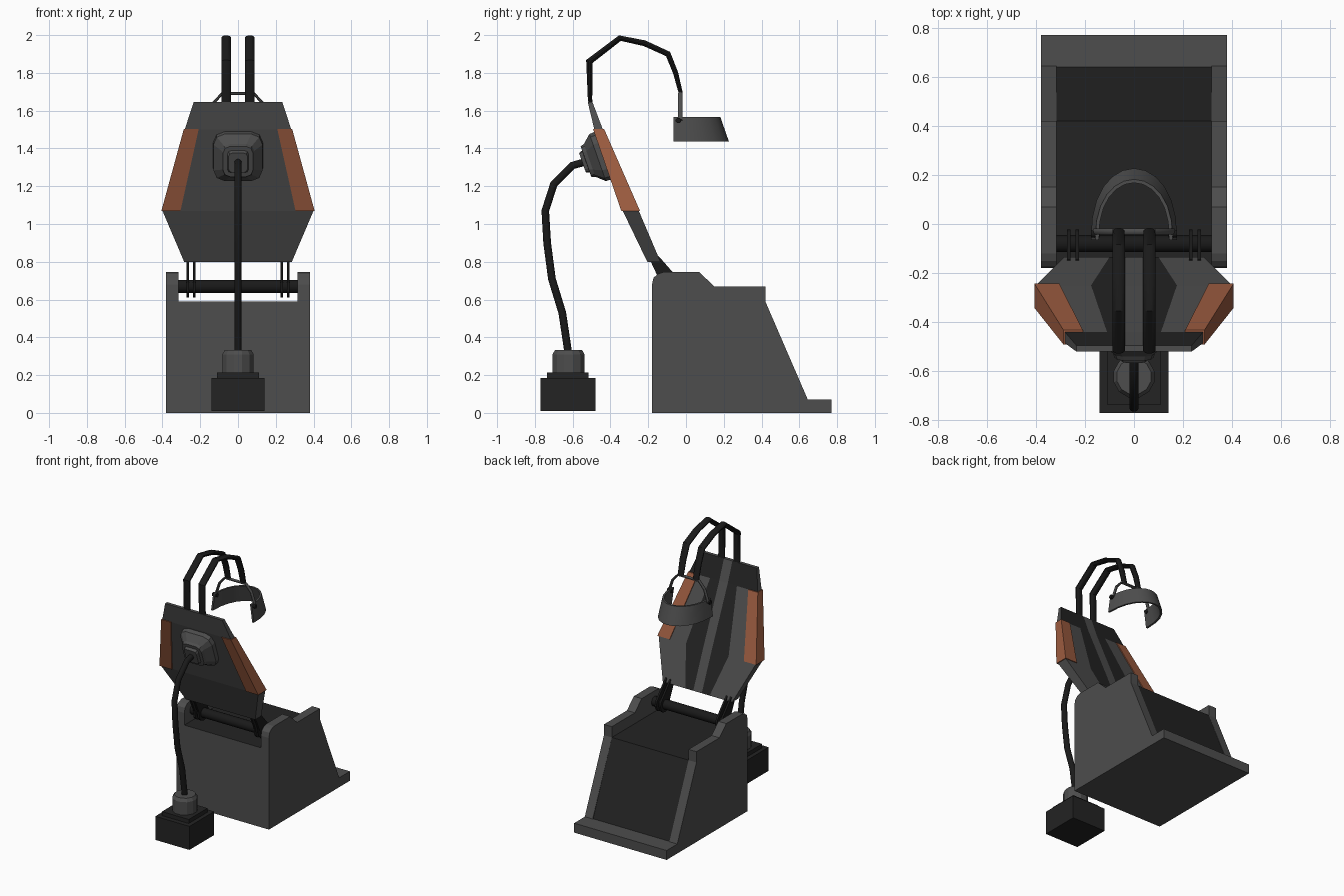
import bpy, bmesh, math
from mathutils import Vector

if "Cube" in bpy.data.objects:
    bpy.data.objects.remove(bpy.data.objects["Cube"], do_unlink=True)


def material(name, rgb):
    m = bpy.data.materials.new(name)
    m.use_nodes = True
    m.diffuse_color = (*rgb, 1)
    m.node_tree.nodes["Principled BSDF"].inputs["Base Color"].default_value = (*rgb, 1)
    return m


GREY = material("shell_grey", (0.075, 0.075, 0.075))
DARK = material("cushion_dark", (0.017, 0.017, 0.017))
BLACK = material("tube_black", (0.010, 0.010, 0.010))
ORANGE = material("pad_rust", (0.33, 0.105, 0.05))


def finish(name, bm, mats, rule=None, smooth=False):
    """Turn a bmesh into an object, colouring faces by an optional rule."""
    bmesh.ops.recalc_face_normals(bm, faces=bm.faces)
    bm.normal_update()
    if rule:
        for f in bm.faces:
            f.material_index = rule(f)
    me = bpy.data.meshes.new(name)
    bm.to_mesh(me)
    bm.free()
    for m in mats:
        me.materials.append(m)
    if smooth:
        me.shade_smooth()
        me.set_sharp_from_angle(angle=math.radians(38))
    ob = bpy.data.objects.new(name, me)
    bpy.context.collection.objects.link(ob)
    return ob


def loft(name, rings, mats, **kw):
    """Skin closed rings of equal point count and cap both ends."""
    bm = bmesh.new()
    rows = [[bm.verts.new(p) for p in r] for r in rings]
    n = len(rows[0])
    for a, b in zip(rows, rows[1:]):
        for i in range(n):
            j = (i + 1) % n
            bm.faces.new((a[i], a[j], b[j], b[i]))
    bm.faces.new(rows[0])
    bm.faces.new(rows[-1])
    return finish(name, bm, mats, **kw)


def prism(name, profile, x0, x1, mats, **kw):
    return loft(name, [[(x, y, z) for y, z in profile] for x in (x0, x1)], mats, **kw)


def sweep(name, path, side, radii, mat, sides=12):
    """Sweep an ellipse along a planar path; side is the plane's normal."""
    pts, side = [Vector(p) for p in path], Vector(side)
    rings = []
    for i, p in enumerate(pts):
        t = (pts[min(i + 1, len(pts) - 1)] - pts[max(i - 1, 0)]).normalized()
        nrm = t.cross(side)
        rx, ry = radii[i] if isinstance(radii, list) else radii
        rings.append([p + side * rx * math.cos(a) + nrm * ry * math.sin(a)
                      for a in (math.tau * (k + 0.5) / sides for k in range(sides))])
    return loft(name, rings, [mat], smooth=True)


def box(name, x, y0, y1, z0, z1, mat):
    return prism(name, [(y0, z0), (y1, z0), (y1, z1), (y0, z1)], -x, x, [mat])


# Seat base: cushion block between two side panels, with a foot ledge
prism("seat_block", [(-.18, 0), (.64, 0), (.64, .07), (.42, .59), (-.18, .59)],
      -.316, .316, [GREY, DARK],
      rule=lambda f: int(f.normal.y > -.5 and f.normal.z > -.5))
panel = [(-.18, 0), (.645, 0), (.645, .07), (.42, .59), (.42, .67), (.15, .67),
         (.07, .745), (-.12, .745), (-.15, .735), (-.172, .715), (-.18, .68)]
for s, side in ((1, "left"), (-1, "right")):
    prism(side + "_side_panel", panel, s * .315, s * .38, [GREY])
box("foot_ledge", .38, .64, .77, 0, .07, GREY)

# Hinge bar and its paired brackets
sweep("hinge_bar", [(-.316, -.08, .67), (.316, -.08, .67)], (0, 1, 0), (.035, .035), BLACK, 16)
bracket = [(-.08 + .058 * math.cos(a), .67 + .058 * math.sin(a))
           for a in (math.radians(-150 + 30 * k) for k in range(7))]
bracket += [(-.145, .83), (-.2, .83), (-.135, .69)]
for s, side in ((1, "left"), (-1, "right")):
    for x, place in ((.232, "inner"), (.266, "outer")):
        prism(f"{side}_{place}_bracket", bracket, s * (x - .007), s * (x + .007), [BLACK])

# Backrest: rows of z, rear y, front y, then column half widths
ROWS = [(.80, -.205, -.135, (.035, .10, .285)),
        (1.07, -.335, -.25, (.035, .175, .40)),
        (1.50, -.485, -.44, (.035, .11, .282)),
        (1.645, -.52, -.495, (.035, .09, .235))]
rings = []
for z, rear, front, cols in ROWS:
    xs = [-c for c in reversed(cols)] + list(cols)
    rings.append([(x, front, z) for x in xs] + [(x, rear, z) for x in reversed(xs)])


def stripe(f):
    c = f.calc_center_median()
    return int(f.normal.y > .5 and .04 < abs(c.x) < .2)


loft("backrest", rings, [GREY, DARK], rule=stripe)

# Side pads wrapping the backrest edges
for s, side in ((1, "left"), (-1, "right")):
    loft(side + "_side_pad",
         [[(s * a, f, z), (s * w, f, z), (s * w, r, z), (s * a, r, z)]
          for z, r, f, a, w in ((1.068, -.342, -.243, .305, .406),
                                (1.502, -.492, -.433, .208, .287))], [ORANGE])

# Cable socket: stepped rounded block normal to the rear of the backrest
up, out = Vector((0, -.33, .944)), Vector((0, -.944, -.33))


def rounded(center, w, h, r):
    ring = []
    for q in range(4):
        sx, sz = ((1, 1), (-1, 1), (-1, -1), (1, -1))[q]
        for k in range(3):
            a = math.radians(90 * q + 45 * k)
            x = sx * (w - r) + r * math.cos(a)
            v = sz * (h - r) + r * math.sin(a)
            ring.append(center + Vector((x, 0, 0)) + up * v)
    return ring


root = Vector((0, -.43, 1.365))
steps = [(-.02, .132, .135, .06), (.04, .13, .132, .06), (.085, .085, .092, .04),
         (.105, .08, .086, .04), (.106, .056, .062, .02), (.125, .05, .055, .02)]
loft("cable_socket", [rounded(root + out * d, w, h, r) for d, w, h, r in steps], [GREY])

# Cable from the socket down to the power box
cable = [(-.51, 1.335), (-.60, 1.31), (-.70, 1.21), (-.745, 1.07), (-.735, .90),
         (-.71, .71), (-.655, .53), (-.622, .31)]
sweep("cable", [(0, y, z) for y, z in cable], (1, 0, 0), (.02, .021), BLACK)

# Power box with a stepped lid and a rounded collar
box("power_box", .14, -.77, -.48, .01, .185, DARK)
box("power_box_lid", .11, -.735, -.515, .18, .215, DARK)
loft("cable_collar",
     [[(rx * math.cos(a), -.622 + ry * math.sin(a), z)
       for a in (math.tau * (k + .5) / 12 for k in range(12))]
      for z, rx, ry in ((.21, .086, .088), (.31, .086, .088), (.333, .072, .074))], [GREY])

# Twin overhead tubes
arc = [(-.500, 1.60), (-.508, 1.66), (-.512, 1.86), (-.35, 1.984), (-.22, 1.957),
       (-.095, 1.90), (-.055, 1.80), (-.027, 1.69)]
sizes = [(.027, .009), (.027, .012)] + [(.027, .019)] + [(.027, .016)] * 3 + [(.026, .014), (.024, .011)]
for s, side in ((1, "left"), (-1, "right")):
    sweep(side + "_overhead_tube", [(s * .0625, y, z) for y, z in arc], (1, 0, 0), sizes, BLACK)

# Headband: flared half ring, hanger arch and pivots
band = []
for k in range(13):
    t = math.pi * k / 12
    c, sn = math.cos(t), math.sin(t) ** .85 if 0 < k < 12 else 0
    band.append([(a * c, -.065 + b * sn, z) for a, b, z in
                 ((.176, .292, 1.437), (.158, .247, 1.566), (.144, .233, 1.566), (.162, .278, 1.437))])
loft("headband", band, [GREY], smooth=True)
half = [(.16, 1.55), (.13, 1.64), (.085, 1.69)]
arch = half + [(-x, z) for x, z in reversed(half)]
sweep("headband_hanger", [(x, -.03, z) for x, z in arch], (0, 1, 0), (.013, .009), GREY, 8)
for s, side in ((1, "left"), (-1, "right")):
    sweep(side + "_headband_pivot", [(s * .14, -.04, 1.548), (s * .176, -.04, 1.548)],
          (0, 1, 0), (.015, .015), BLACK)
